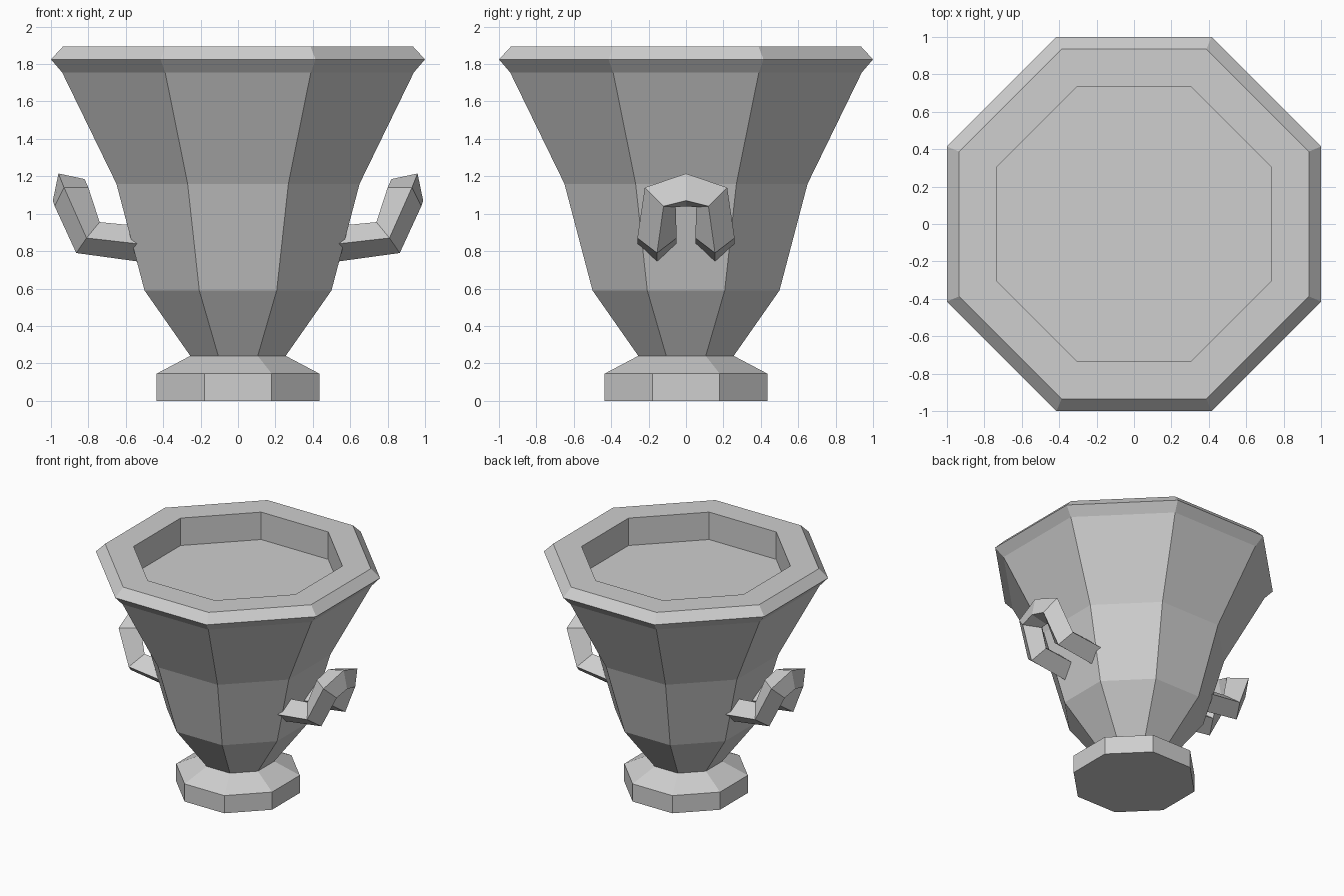
import bpy
import bmesh
import math

cube = bpy.data.objects.get("Cube")
if cube:
    bpy.data.objects.remove(cube, do_unlink=True)

STONE = (0.62, 0.62, 0.62, 1.0)
stone = bpy.data.materials.new("grey_stone")
stone.use_nodes = True
stone.diffuse_color = STONE
stone.node_tree.nodes["Principled BSDF"].inputs["Base Color"].default_value = STONE


def loft(name, rings, cap_start, cap_end):
    """Join matching rings of points into a skin, with optional end caps."""
    bm = bmesh.new()
    loops = [[bm.verts.new(p) for p in ring] for ring in rings]
    for a, b in zip(loops, loops[1:]):
        n = len(a)
        for i in range(n):
            j = (i + 1) % n
            bm.faces.new((a[i], a[j], b[j], b[i]))
    if cap_start:
        bm.faces.new(loops[0][::-1])
    if cap_end:
        bm.faces.new(loops[-1])
    mesh = bpy.data.meshes.new(name)
    bm.to_mesh(mesh)
    bm.free()
    mesh.materials.append(stone)
    obj = bpy.data.objects.new(name, mesh)
    bpy.context.collection.objects.link(obj)
    return obj


def octagon(apothem, z):
    """Octagon with flat sides facing the axes."""
    r = apothem / math.cos(math.pi / 8)
    angles = [math.pi / 8 + i * math.pi / 4 for i in range(8)]
    return [(r * math.cos(a), r * math.sin(a), z) for a in angles]


# Foot: a low plinth with a sloped top, open where the bowl joins it
foot = [(0.435, 0), (0.435, 0.145), (0.255, 0.24)]
loft("foot", [octagon(*p) for p in foot], True, False)

# Bowl: flaring wall, bevelled rim and sunken floor
bowl = [(0.255, 0.24), (0.50, 0.59), (0.65, 1.16), (0.94, 1.755),
        (1.0, 1.825), (0.935, 1.895), (0.735, 1.895), (0.735, 1.67)]
loft("bowl", [octagon(*p) for p in bowl], False, True)

# Handle: diamond-section bar; corners run outside, outer, inside, inner
arm = [
    [(0.48, 0.155, 0.737), (0.48, 0.26, 0.833), (0.48, 0.155, 0.93), (0.48, 0.05, 0.833)],
    [(0.865, 0.155, 0.79), (0.81, 0.26, 0.87), (0.74, 0.155, 0.955), (0.81, 0.05, 0.87)],
    [(0.98, 0.12, 1.04), (0.93, 0.22, 1.14), (0.80, 0.12, 1.14), (0.85, 0.055, 1.035)],
]
peak = [(0.99, 0, 1.07), (0.96, 0, 1.215), (0.82, 0, 1.185), (0.85, 0, 1.04)]
other_arm = [[(x, -y, z) for x, y, z in ring] for ring in reversed(arm)]
path = arm + [peak] + other_arm

for name, side in (("left_handle", 1), ("right_handle", -1)):
    # Half a turn about z places the second handle
    rings = [[(side * x, side * y, z) for x, y, z in ring] for ring in path]
    handle = loft(name, rings, True, True)
    bm = bmesh.new()
    bm.from_mesh(handle.data)
    bmesh.ops.recalc_face_normals(bm, faces=bm.faces)
    bm.to_mesh(handle.data)
    bm.free()
